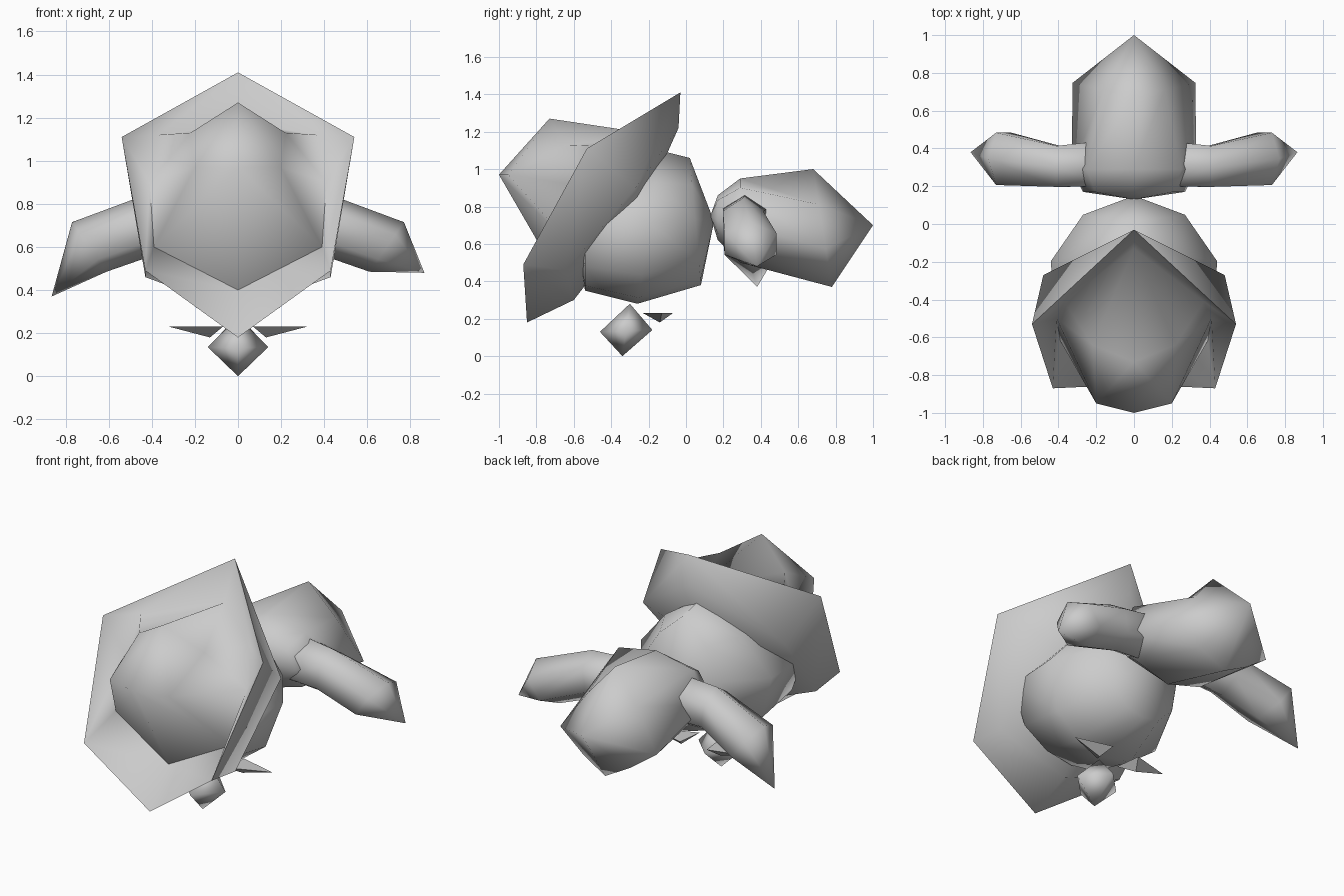
import bpy, bmesh
from math import sin, cos, pi, radians

if "Cube" in bpy.data.objects:
    bpy.data.objects.remove(bpy.data.objects["Cube"])

GREY = (0.6, 0.6, 0.6, 1)
mat = bpy.data.materials.new("plain_grey")
mat.use_nodes = True
mat.diffuse_color = GREY
mat.node_tree.nodes["Principled BSDF"].inputs["Base Color"].default_value = GREY


def finish(name, bm, angle):
    """Turn a bmesh into a smooth-shaded grey object."""
    bmesh.ops.recalc_face_normals(bm, faces=bm.faces)
    me = bpy.data.meshes.new(name)
    bm.to_mesh(me)
    bm.free()
    me.materials.append(mat)
    me.shade_smooth()
    me.set_sharp_from_angle(angle=radians(angle))
    ob = bpy.data.objects.new(name, me)
    bpy.context.collection.objects.link(ob)


def hull(name, points, angle):
    bm = bmesh.new()
    verts = [bm.verts.new(p) for p in points]
    bmesh.ops.convex_hull(bm, input=verts)
    finish(name, bm, angle)


def skin(name, rings, start, end, angle=75):
    """Bridge closed rings and fan each end to a point."""
    bm = bmesh.new()
    loops = [[bm.verts.new(p) for p in ring] for ring in rings]
    n = len(loops[0])
    for a, b in zip(loops, loops[1:]):
        for i in range(n):
            j = (i + 1) % n
            bm.faces.new((a[i], a[j], b[j], b[i]))
    for ring, tip in ((loops[0], start), (loops[-1], end)):
        v = bm.verts.new(tip)
        for i in range(n):
            bm.faces.new((ring[i], ring[(i + 1) % n], v))
    finish(name, bm, angle)


def ring_y(section, y, cz, rx, rz, lean=0):
    """Scale a half section, mirror it and place it across the y axis."""
    loop = section + [(-x, z) for x, z in section[-2:0:-1]]
    return [(rx * x, y - lean * z, cz + rz * z) for x, z in loop]


# Tilted hood whose dished front swells into the face, as a mirrored half
HALF = {
    "peak": (0, -0.03, 1.41), "corner": (0.54, -0.53, 1.11),
    "jaw": (0.43, -0.87, 0.49), "chin": (0, -0.85, 0.18),
    "back_peak": (0, -0.04, 1.22), "back_corner": (0.48, -0.27, 0.9),
    "back_jaw": (0.43, -0.64, 0.46), "back_chin": (0, -0.6, 0.3),
    "back_centre": (0, -0.25, 0.75),
    "roof": (0, -0.13, 1.18), "roof_side": (0.37, -0.41, 1.12),
    "brow": (0, -0.73, 1.27), "brow_side": (0.22, -0.64, 1.13),
    "temple": (0.41, -0.5, 0.9),
    "nose": (0, -1.0, 0.97), "nose_side": (0.2, -0.95, 0.97),
    "cheek": (0.39, -0.62, 0.6), "throat": (0, -0.67, 0.4),
}
FACES = [
    # flange and roof
    "peak roof roof_side corner", "roof brow brow_side", "roof brow_side roof_side",
    "brow_side temple roof_side", "roof_side temple corner",
    # face front
    "brow nose nose_side brow_side", "nose_side temple brow_side",
    "nose_side cheek temple", "nose throat cheek nose_side",
    # dish around the face
    "temple cheek jaw", "temple jaw corner", "cheek throat jaw",
    "throat chin jaw",
    # outer wall and back
    "peak corner back_corner back_peak", "corner jaw back_jaw back_corner",
    "jaw chin back_chin back_jaw", "back_peak back_corner back_centre",
    "back_corner back_jaw back_centre", "back_jaw back_chin back_centre",
]
bm = bmesh.new()
sides = []
for s in (1, -1):
    sides.append({k: bm.verts.new((s * x, y, z)) for k, (x, y, z) in HALF.items()})
for verts in sides:
    for names in FACES:
        bm.faces.new([verts[k] for k in names.split()])
bmesh.ops.remove_doubles(bm, verts=bm.verts, dist=0.001)
finish("hood_and_face", bm, 88)

# Torso with a peaked back and a round belly
TORSO = [(0, 1), (0.58, 0.58), (1, 0.05), (0.8, -0.62), (0.42, -0.92), (0, -1)]
skin("torso", [
    ring_y(TORSO, -0.54, 0.69, 0.42, 0.34),
    ring_y(TORSO, -0.2, 0.69, 0.44, 0.41, -0.06),
    ring_y(TORSO, 0.05, 0.72, 0.27, 0.34, 0.03),
], (0, -0.6, 0.7), (0, 0.15, 0.72))

# Rear body: broad flat shoulders narrowing to a ridged tail end
SHOULDER = [(0, 1), (0.76, 0.78), (1, -0.1), (0.7, -0.7), (0, -1)]
TAIL = [(0, 1), (0.5, 0.4), (1, -0.35), (0.5, -0.72), (0, -1)]
skin("rear_body", [
    ring_y(SHOULDER, 0.17, 0.74, 0.27, 0.12),
    ring_y(SHOULDER, 0.29, 0.725, 0.33, 0.225),
    ring_y(TAIL, 0.73, 0.685, 0.325, 0.315, 0.05),
], (0, 0.13, 0.75), (0, 1.0, 0.7), 100)

# Side limbs; the right one droops further at the tip
for side, label, tip_z in ((1, "left", 0.48), (-1, "right", 0.37)):
    rings = []
    for x, y, z, ry, rz, lean in (
            (0.16, 0.32, 0.72, 0.14, 0.15, 0),
            (0.4, 0.305, 0.705, 0.125, 0.14, 0.02),
            (0.69, 0.345, 0.6, 0.16, 0.115, 0.08)):
        rings.append([
            (side * (x + lean * cos(pi * i / 3)), y + ry * sin(pi * i / 3),
             z + rz * cos(pi * i / 3)) for i in range(6)])
    skin(label + "_limb", rings, (side * 0.06, 0.34, 0.72), (side * 0.865, 0.38, tip_z))

# Small pointed foot
hull("foot", [
    (0, -0.34, 0), (0.14, -0.32, 0.135), (-0.14, -0.32, 0.135),
    (0, -0.46, 0.13), (0, -0.18, 0.14), (0, -0.3, 0.28)], 80)

# Thin fins beside the foot
for side, label in ((1, "left"), (-1, "right")):
    hull(label + "_fin", [
        (side * x, y, z) for x, y, z in (
            (0.32, -0.13, 0.23), (0.07, -0.23, 0.23),
            (0.13, -0.14, 0.18), (0.09, -0.07, 0.23))], 40)
